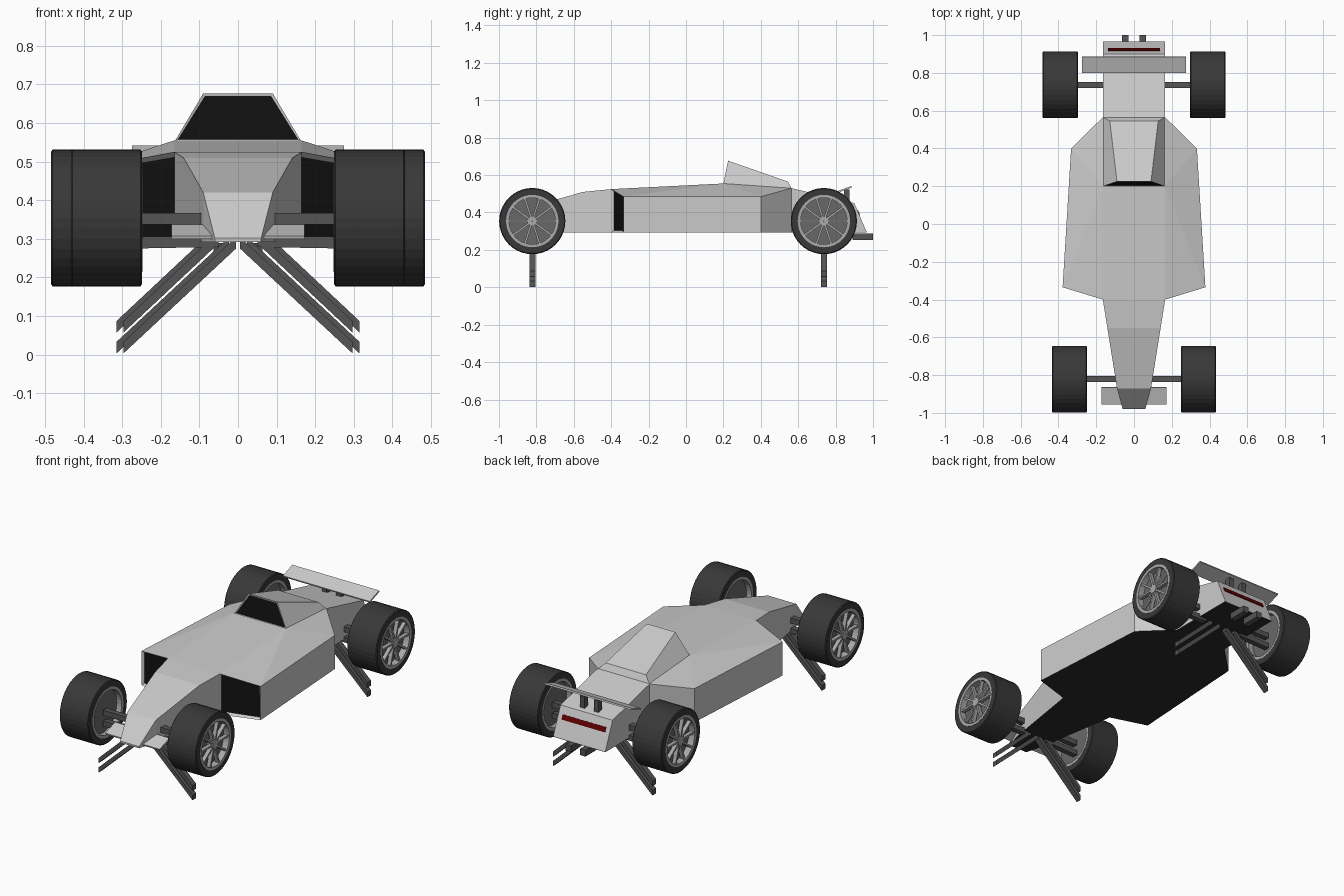
import bpy, bmesh, math
from mathutils import Vector, Matrix

if "Cube" in bpy.data.objects:
    bpy.data.objects.remove(bpy.data.objects["Cube"])


def mat(name, c):
    m = bpy.data.materials.new(name)
    m.diffuse_color = (*c, 1)
    m.use_nodes = True
    m.node_tree.nodes["Principled BSDF"].inputs["Base Color"].default_value = m.diffuse_color
    return m


BLACK = mat("black", (0.005, 0.005, 0.005))
FLOOR = mat("floor_dark", (0.025, 0.025, 0.025))
RUBBER = mat("rubber", (0.04, 0.04, 0.04))
STEEL = mat("dark_steel", (0.09, 0.09, 0.09))
RIM = mat("rim_grey", (0.4, 0.4, 0.4))
DISC = mat("disc_grey", (0.14, 0.14, 0.14))
RED = mat("tail_red", (0.12, 0.0, 0.0))
GREY = mat("paint", (0.8, 0.8, 0.8))


def finish(bm, name, *mats):
    bmesh.ops.recalc_face_normals(bm, faces=bm.faces)
    me = bpy.data.meshes.new(name)
    bm.to_mesh(me)
    bm.free()
    ob = bpy.data.objects.new(name, me)
    bpy.context.collection.objects.link(ob)
    for m in mats:
        me.materials.append(m)
    return ob


def loft(bm, rings, caps=True):
    """Skin consecutive rings of points."""
    vs = [[bm.verts.new(p) for p in r] for r in rings]
    n = len(vs[0])
    for a, b in zip(vs, vs[1:]):
        for i in range(n):
            bm.faces.new((a[i], a[(i + 1) % n], b[(i + 1) % n], b[i]))
    if caps:
        bm.faces.new(vs[0])
        bm.faces.new(vs[-1])


def inset_dark(bm, face, width, depth):
    bmesh.ops.inset_region(bm, faces=[face], thickness=width, depth=depth)
    face.material_index = 1


def box(name, c, size, m, rx=0):
    bm = bmesh.new()
    bmesh.ops.create_cube(bm, size=1, matrix=Matrix.Translation(c) @ Matrix.Rotation(rx, 4, 'X')
                          @ Matrix.Diagonal((*size, 1)))
    return finish(bm, name, m)


ZB = 0.292
# central hull, nose to tail: y, half width, top height
bm = bmesh.new()
stations = [(-.98, .06, .302), (-.87, .09, .42), (-.55, .141, .51), (-.4, .165, .525),
            (.2, .165, .555), (.565, .165, .53), (.9, .165, .45), (.965, .165, .297)]
loft(bm, [[(-w, y, ZB), (w, y, ZB), (w, y, z), (-w, y, z)] for y, w, z in stations])
bmesh.ops.recalc_face_normals(bm, faces=bm.faces)
for f in bm.faces:
    f.material_index = int(f.normal.z < -.9)
finish(bm, "hull", GREY, FLOOR)

# side pods with dark air inlets
for s, side in ((-1, "left"), (1, "right")):
    bm = bmesh.new()
    top = [(.165, -.4, .525), (.378, -.335, .485), (.333, .4, .485), (.165, .565, .53), (.165, .2, .555)]
    t = [bm.verts.new((s * x, y, z)) for x, y, z in top]
    b = [bm.verts.new((s * x, y, ZB)) for x, y, z in top]
    for i in ((0, 1, 4), (1, 2, 4), (2, 3, 4)):
        bm.faces.new([t[k] for k in i])
    sides = [bm.faces.new((t[i], b[i], b[i + 1], t[i + 1])) for i in range(3)]
    bm.faces.new(b).material_index = 2
    bmesh.ops.recalc_face_normals(bm, faces=bm.faces)
    bm.normal_update()
    if sides[0].normal.y > 0:
        bmesh.ops.reverse_faces(bm, faces=bm.faces)
    inset_dark(bm, sides[0], .013, -.015)
    finish(bm, side + "_side_pod", GREY, BLACK, FLOOR)

# cockpit canopy with dark windscreen
bm = bmesh.new()
loft(bm, [[(-.163, .2, .554), (.163, .2, .554), (.163, .565, .528), (-.163, .565, .528)],
          [(-.09, .225, .677), (.09, .225, .677), (.128, .545, .565), (-.128, .545, .565)]])
bmesh.ops.recalc_face_normals(bm, faces=bm.faces)
bm.normal_update()
inset_dark(bm, min(bm.faces, key=lambda f: f.normal.y), .008, -.003)
finish(bm, "canopy", GREY, BLACK)

# wings, wing posts, tail light, exhausts
box("rear_wing", (0, .843, .522), (.55, .09, .009), GREY, math.radians(20))
box("front_wing", (0, -.909, .318), (.345, .095, .009), GREY, math.radians(18))
box("tail_light", (0, .923, .397), (.275, .006, .028), RED, math.radians(22.8))
for s in (-1, 1):
    box("wing_post", (s * .045, .86, .485), (.03, .03, .075), STEEL)
    box("exhaust", (s * .046, .945, .271), (.034, .11, .036), STEEL)


# suspension bars with upright cut ends
def bar(name, a, b, y):
    bm = bmesh.new()
    h, d = .015, .016
    loft(bm, [[(x, y - d, z - h), (x, y + d, z - h), (x, y + d, z + h), (x, y - d, z + h)]
              for x, z in (a, b)])
    finish(bm, name, STEEL)


for s in (-1, 1):
    for pos, y, x0, x1, xe in (("front", -.82, .05, .27, .297), ("rear", .737, .12, .32, .315)):
        bar(pos + "_upper_arm", (s * x0, .352), (s * x1, .352), y)
        bar(pos + "_lower_arm", (s * x0, .294), (s * x1, .29), y)
        bar(pos + "_upper_strut", (s * (xe - .237), .294), (s * xe, .072), y)
        bar(pos + "_lower_strut", (s * (xe - .292), .29), (s * xe, .018), y)


# wheels: lathe along x, outward side positive
def lathe(bm, profile, n, m):
    rings = [[(x, r * math.cos(2 * math.pi * i / n), r * math.sin(2 * math.pi * i / n))
              for i in range(n)] for r, x in profile]
    k = len(bm.faces)
    loft(bm, rings, False)
    bm.faces.ensure_lookup_table()
    for f in bm.faces[k:]:
        f.material_index = m


def wheel(name, s, x0, y, w):
    bm = bmesh.new()
    N = 40
    # tyre
    lathe(bm, [(.138, 0), (.172, 0), (.177, .004), (.177, w - .004), (.172, w), (.138, w), (.138, 0)], N, 0)
    # rim barrel and inner disc
    lathe(bm, [(.14, -.001), (.14, w + .001), (.124, w + .001), (.124, .012), (.124, -.001), (.14, -.001)], N, 1)
    lathe(bm, [(.001, .03), (.125, .03), (.125, w - .035), (.001, w - .035), (.001, .03)], N, 2)
    # hub and spokes
    lathe(bm, [(.001, w - .04), (.026, w - .04), (.026, w), (.001, w), (.001, w - .04)], 16, 1)
    for i in range(10):
        M = (Matrix.Rotation(2 * math.pi * i / 10, 4, 'X') @ Matrix.Translation((w - .015, .075, 0))
             @ Matrix.Diagonal((.022, .11, .011, 1)))
        r = bmesh.ops.create_cube(bm, size=1, matrix=M)
        for f in {f for v in r["verts"] for f in v.link_faces}:
            f.material_index = 1
    bmesh.ops.transform(bm, verts=bm.verts, matrix=Matrix.Translation((s * x0, y, .354))
                        @ Matrix.Diagonal((s, 1, 1, 1)))
    bmesh.ops.remove_doubles(bm, verts=bm.verts, dist=1e-6)
    finish(bm, name, RUBBER, RIM, DISC)


for s, side in ((-1, "left"), (1, "right")):
    wheel("front_" + side + "_wheel", s, .249, -.822, .184)
    wheel("rear_" + side + "_wheel", s, .297, .737, .187)
